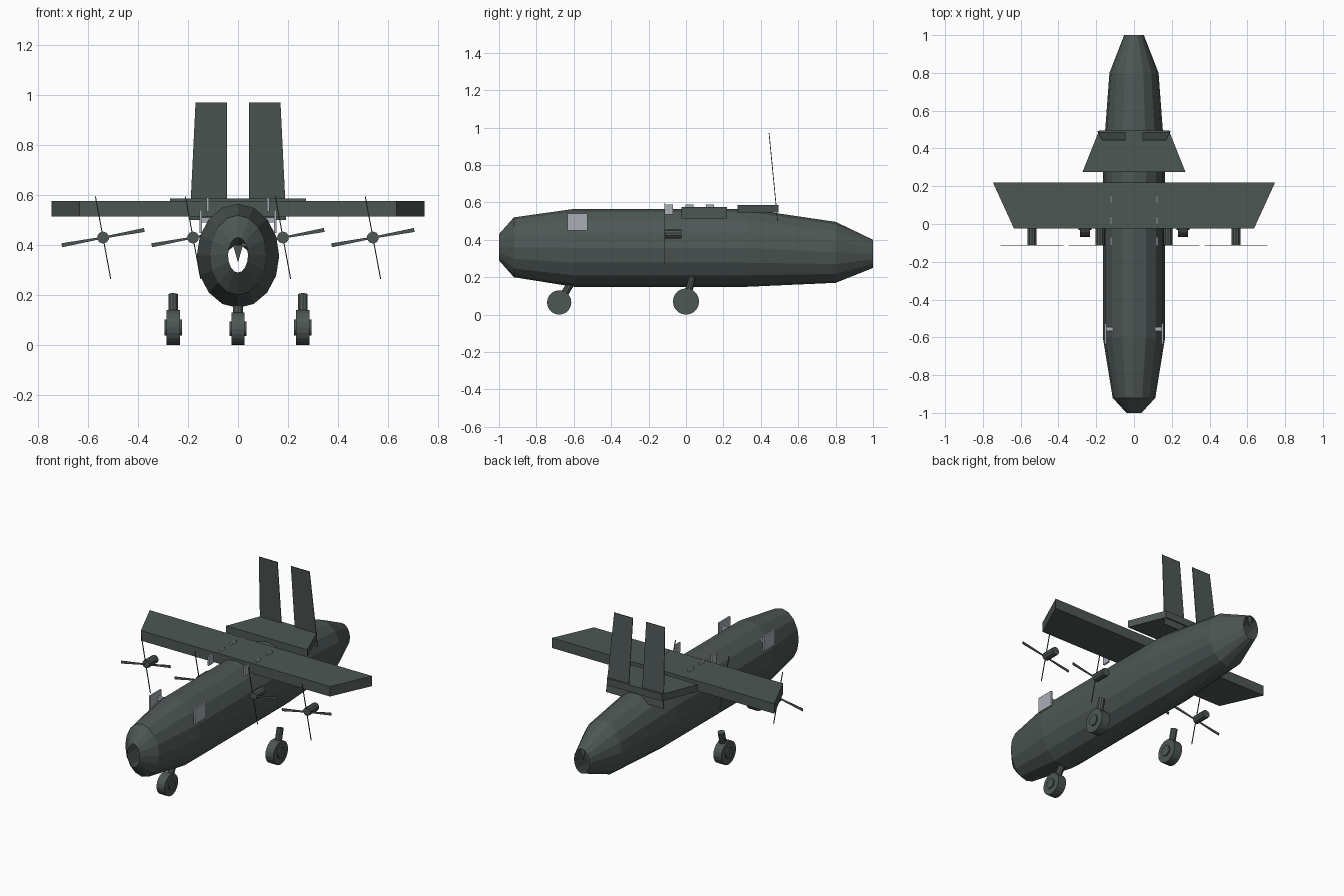
import bpy, bmesh, math
from mathutils import Vector, Matrix

cube = bpy.data.objects.get("Cube")
if cube:
    bpy.data.objects.remove(cube)


def material(name, rgb):
    m = bpy.data.materials.new(name)
    m.use_nodes = True
    m.diffuse_color = (*rgb, 1)
    m.node_tree.nodes["Principled BSDF"].inputs["Base Color"].default_value = (*rgb, 1)
    return m


SLATE = material("slate_green", (0.075, 0.095, 0.09))
GLASS = material("pale_glass", (0.40, 0.43, 0.47))


def finish(name, bm, mat=SLATE):
    bmesh.ops.recalc_face_normals(bm, faces=bm.faces)
    mesh = bpy.data.meshes.new(name)
    bm.to_mesh(mesh)
    bm.free()
    mesh.materials.append(mat)
    obj = bpy.data.objects.new(name, mesh)
    bpy.context.collection.objects.link(obj)
    return obj


def loft(name, rings, caps=True, mat=SLATE):
    """Skin a list of equal-length point rings."""
    bm = bmesh.new()
    loops = [[bm.verts.new(p) for p in ring] for ring in rings]
    n = len(loops[0])
    for a, b in zip(loops, loops[1:]):
        for i in range(n):
            j = (i + 1) % n
            bm.faces.new((a[i], a[j], b[j], b[i]))
    if caps:
        bm.faces.new(loops[0])
        bm.faces.new(loops[-1])
    return finish(name, bm, mat)


def box(name, centre, size, mat=SLATE):
    bm = bmesh.new()
    bmesh.ops.create_cube(bm, size=1)
    bmesh.ops.scale(bm, vec=size, verts=bm.verts)
    bmesh.ops.translate(bm, vec=centre, verts=bm.verts)
    return finish(name, bm, mat)


def rod(name, start, end, radius, sides):
    start, end = Vector(start), Vector(end)
    axis = end - start
    bm = bmesh.new()
    bmesh.ops.create_cone(bm, cap_ends=True, segments=sides, radius1=radius,
                          radius2=radius, depth=axis.length)
    turn = axis.to_track_quat('Z', 'Y').to_matrix().to_4x4()
    bmesh.ops.transform(bm, verts=bm.verts,
                        matrix=Matrix.Translation((start + end) / 2) @ turn)
    return finish(name, bm)


def swept_slab(name, front, back, y0, y1, z0, z1):
    plan = [(-front, y0), (front, y0), (back, y1), (-back, y1)]
    return loft(name, [[(x, y, z) for x, y in plan] for z in (z0, z1)])


# Open-ended fuselage tube: y, half width, centre height, half height
stations = [(-1, 0.04, 0.36, 0.07), (-0.92, 0.113, 0.36, 0.16),
            (-0.6, 0.165, 0.357, 0.208), (0.33, 0.165, 0.357, 0.208),
            (0.8, 0.13, 0.333, 0.163), (1, 0.052, 0.325, 0.075)]
angles = [math.tau * i / 16 for i in range(16)]
loft("fuselage", [[(w * math.sin(a), y, zc + h * math.cos(a)) for a in angles]
                  for y, w, zc, h in stations], caps=False)

# Small wedge inside the tail opening
wedge = [(-0.02, 0.4), (0.02, 0.4), (0, 0.33)]
loft("tail_opening_wedge", [[(x, y, z) for x, z in wedge] for y in (0.985, 0.99)])

# Wing and tailplane
swept_slab("wing", 0.635, 0.747, -0.025, 0.22, 0.515, 0.576)
swept_slab("tailplane", 0.273, 0.185, 0.275, 0.495, 0.545, 0.587)

for side, label in ((1, "left"), (-1, "right")):
    # Upright tail fin, a thin plate leaning forward
    outline = [(0.045, 0.49, 0.5), (0.193, 0.49, 0.5),
               (0.17, 0.444, 0.97), (0.045, 0.444, 0.97)]
    loft(label + "_fin", [[(side * x, y + d, z) for x, y, z in outline]
                          for d in (-0.002, 0.002)])

    # Engines with four-bladed propellers
    for x, place in ((0.18, "inner"), (0.54, "outer")):
        hub = Vector((side * x, -0.113, 0.43))
        tag = f"{label}_{place}_"
        rod(tag + "engine", hub, hub + Vector((0, 0.088, 0)), 0.024, 10)
        for k in range(4):
            a = math.radians(10.5 + 90 * k)
            out = Vector((math.cos(a), 0, math.sin(a)))
            across = Vector((-math.sin(a), 0, math.cos(a)))
            root, tip = (0.004, 0.008) if k % 2 == 0 else (0.002, 0.002)
            rings = []
            for r, w in ((0.01, root), (0.168, tip)):
                c = hub + out * r
                rings.append([c + across * s * w + Vector((0, d, 0))
                              for s, d in ((-1, -0.002), (1, -0.002), (1, 0.002), (-1, 0.002))])
            loft(f"{tag}blade_{k + 1}", rings)

    # Cockpit side window on a short mount
    box(label + "_cockpit_window", (side * 0.15, -0.58, 0.495), (0.01, 0.108, 0.092), GLASS)
    box(label + "_window_mount", (side * 0.13, -0.556, 0.5), (0.035, 0.02, 0.02), GLASS)

    # Cabin windows along the roof edge
    for k in range(3):
        box(f"{label}_cabin_window_{k + 1}", (side * 0.121, -0.092 + 0.11 * k, 0.562),
            (0.01, 0.044, 0.056), GLASS)


# Landing gear: wheel, hub disc and leaning strut
def gear(name, x, y, radius, top):
    for part, half, r in (("wheel", 0.027, radius), ("hub", 0.035, radius * 0.45)):
        rod(f"{name}_{part}", (x - half, y, radius), (x + half, y, radius), r, 20)
    rod(name + "_strut", (x, y, radius), (x, *top), 0.02, 10)


gear("nose", 0, -0.678, 0.065, (-0.608, 0.18))
gear("left_main", 0.26, 0, 0.07, (0.034, 0.203))
gear("right_main", -0.26, 0, 0.07, (0.034, 0.203))
